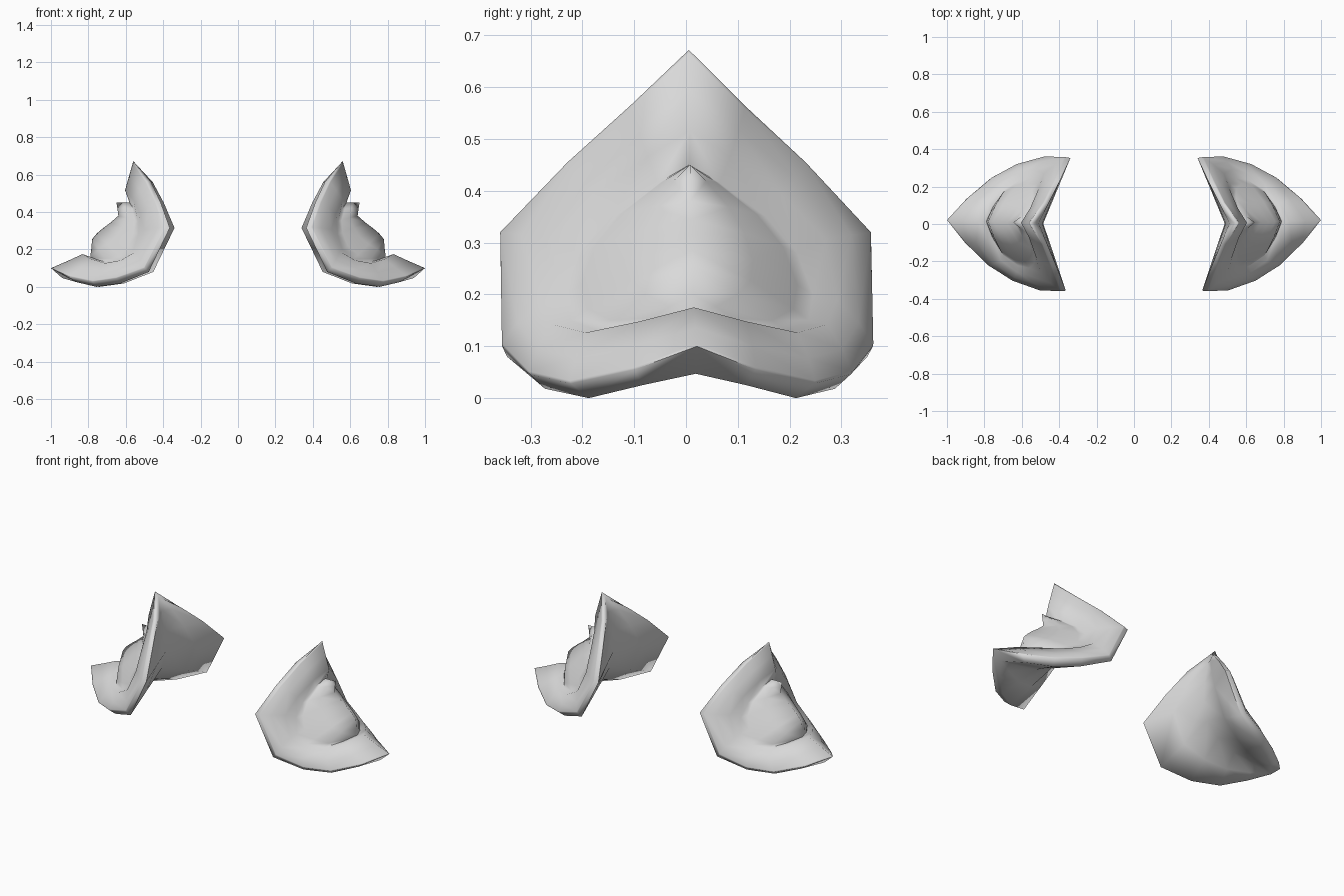
import bpy, bmesh, math
from mathutils import Vector as V, Matrix

if "Cube" in bpy.data.objects:
    bpy.data.objects.remove(bpy.data.objects["Cube"])

grey = bpy.data.materials.new("plain_grey")
grey.diffuse_color = (0.7, 0.7, 0.7, 1)
grey.use_nodes = True
grey.node_tree.nodes["Principled BSDF"].inputs["Base Color"].default_value = grey.diffuse_color

# back edge of one half, from the upper tip round the wing to the toe
EDGE = [(.535, 0, .645), (.46, .11, .56), (.405, .23, .45), (.352, .355, .315),
        (.465, .348, .08), (.62, .28, .018), (.75, .20, 0), (.86, .10, .025), (.94, 0, .047)]
# step from the back edge to the front edge of the rim
RIM = [(.025, 0, .027), (.026, 0, .005), (.026, 0, .005), (.025, .003, .005),
       (.022, .01, .02), (.02, .03, .028), (.02, .035, .028), (.04, .017, .03), (.06, 0, .053)]
# groove where the plate meets the raised centre
GROOVE = [(.58, 0, .45), (.555, .06, .415), (.53, .15, .35), (.525, .21, .28),
          (.55, .24, .20), (.61, .23, .15), (.69, .18, .13), (.75, .09, .145), (.79, 0, .16)]
# middle ridge of the raised centre (x, z)
RIDGE = [(.65, .45), (.645, .42), (.64, .38), (.68, .345), (.72, .315),
         (.755, .285), (.78, .255), (.785, .20), (.79, .16)]
# valley line down the back (x, z)
BACK = [(.535, .645), (.51, .57), (.49, .45), (.485, .33), (.51, .225),
        (.58, .14), (.69, .09), (.82, .063), (.94, .047)]


def section(i):
    """Cross-section from the back valley, over the rim, to the front ridge."""
    t = i / 8
    w = math.sin(math.pi * t)
    e, g = V(EDGE[i]), V(GROOVE[i])
    k = V((RIDGE[i][0], 0, RIDGE[i][1]))
    b = V((BACK[i][0], 0, BACK[i][1]))
    rim = e + V(RIM[i])
    lip = rim.lerp(g, .7) + V((.03, 0, 0)).lerp(V((-.022, 0, .033)), t) + V((0, .012, .003)) * w
    belly = rim.lerp(g, .35) + V((.015, 0, 0)).lerp(V((-.01, 0, .015)), t) + V((0, .013, .003)) * w
    edge = rim.lerp(belly, .12) + V((0, .004, 0)) * w
    cap_side = g.lerp(k, .15) + V((.004, .004, .002)) * w
    cap_mid = g.lerp(k, .55) + V((.005, .012, .003)) * w
    return [b, b.lerp(e, .5), e, rim, edge, belly, lip, g, cap_side, cap_mid, k]


def build_plate(name, side):
    bm = bmesh.new()
    cache = {}
    # each plate is turned slightly about the vertical
    turn = Matrix.Rotation(.035, 3, 'Z')
    pivot = V((.4, 0, 0))

    def vert(p, sy):
        co = turn @ (V((p.x, sy * p.y, p.z)) - pivot) + pivot
        co.x *= side
        key = tuple(round(c * 10000) for c in co)
        if key not in cache:
            cache[key] = bm.verts.new(co)
        return cache[key]

    # two halves joined along the middle ridge
    rows = [section(i) for i in range(9)]
    for sy in (1, -1):
        for a, b in zip(rows, rows[1:]):
            for j in range(len(a) - 1):
                quad = [vert(p, sy) for p in (a[j], a[j + 1], b[j + 1], b[j])]
                quad = list(dict.fromkeys(quad))
                if len(quad) > 2 and not bm.faces.get(quad):
                    bm.faces.new(quad)
    bmesh.ops.recalc_face_normals(bm, faces=bm.faces[:])
    mesh = bpy.data.meshes.new(name)
    bm.to_mesh(mesh)
    bm.free()
    mesh.materials.append(grey)
    for p in mesh.polygons:
        p.use_smooth = True
    mesh.set_sharp_from_angle(angle=math.radians(85))
    obj = bpy.data.objects.new(name, mesh)
    bpy.context.collection.objects.link(obj)


build_plate("right_guard_plate", 1)
build_plate("left_guard_plate", -1)
